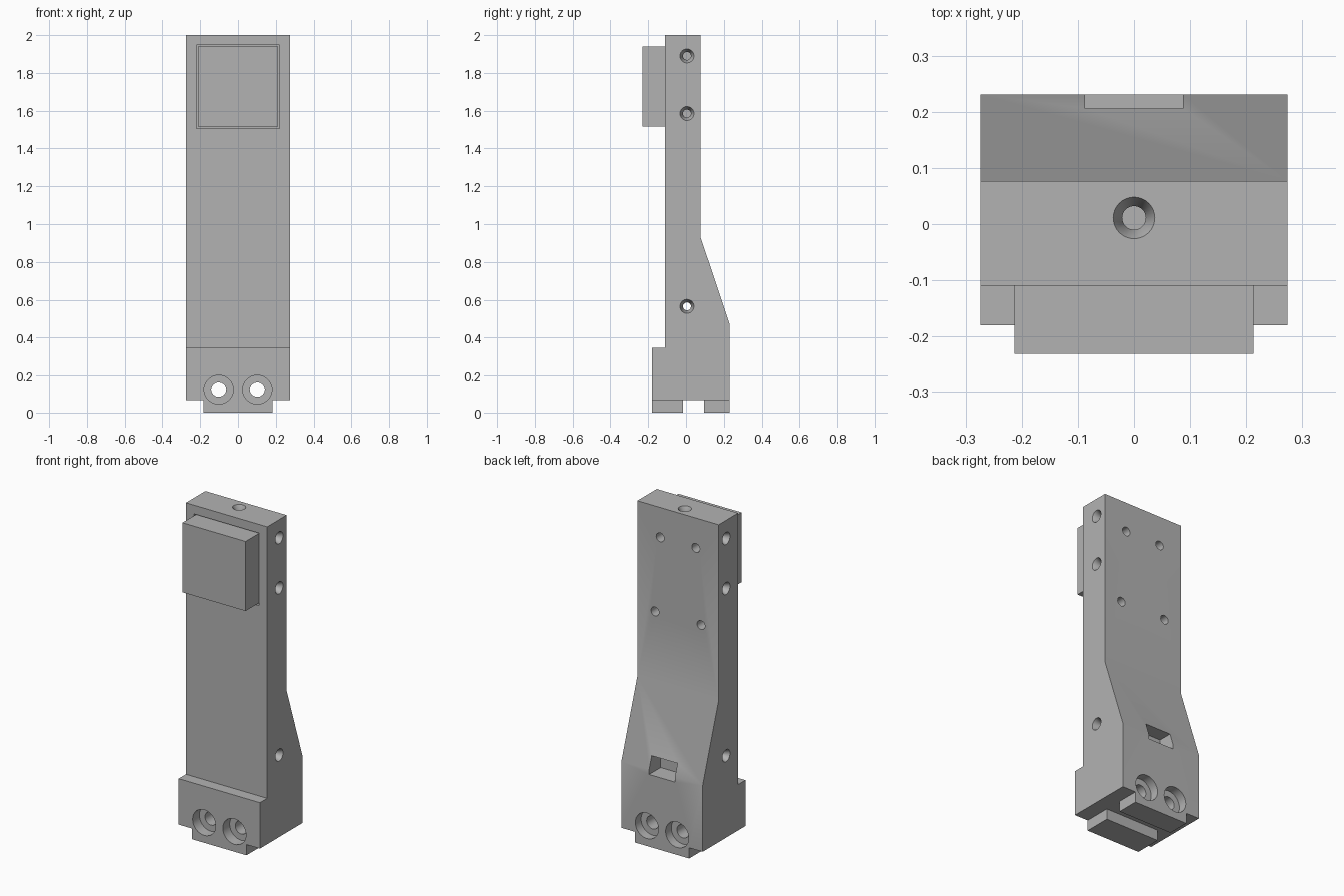
import bpy, bmesh, math
from mathutils import Matrix, Vector

if "Cube" in bpy.data.objects:
    bpy.data.objects.remove(bpy.data.objects["Cube"], do_unlink=True)

grey = bpy.data.materials.new("light grey")
grey.use_nodes = True
COLOUR = (0.45, 0.45, 0.45, 1)
grey.diffuse_color = COLOUR
grey.node_tree.nodes["Principled BSDF"].inputs["Base Color"].default_value = COLOUR


def make(name, bm):
    bmesh.ops.recalc_face_normals(bm, faces=bm.faces)
    mesh = bpy.data.meshes.new(name)
    bm.to_mesh(mesh)
    bm.free()
    mesh.materials.append(grey)
    obj = bpy.data.objects.new(name, mesh)
    bpy.context.collection.objects.link(obj)
    return obj


def box(name, x0, x1, y0, y1, z0, z1):
    bm = bmesh.new()
    bmesh.ops.create_cube(bm, size=1)
    for v in bm.verts:
        v.co = Vector(((x0 + x1) / 2 + v.co.x * (x1 - x0),
                       (y0 + y1) / 2 + v.co.y * (y1 - y0),
                       (z0 + z1) / 2 + v.co.z * (z1 - z0)))
    return make(name, bm)


def hole(name, origin, direction, steps, sides=32):
    """Turned cutter: steps are (depth, radius) pairs going in along direction."""
    turn = Vector(direction).to_track_quat('Z', 'Y').to_matrix().to_4x4()
    place = Matrix.Translation(origin) @ turn
    bm = bmesh.new()
    rings = []
    for depth, r in steps:
        rings.append([bm.verts.new(place @ Vector((r * math.cos(a), r * math.sin(a), depth)))
                      for a in (math.tau * i / sides for i in range(sides))])
    for low, high in zip(rings, rings[1:]):
        for i in range(sides):
            j = (i + 1) % sides
            bm.faces.new((low[i], low[j], high[j], high[i]))
    bm.faces.new(rings[0])
    bm.faces.new(rings[-1])
    return make(name, bm)


def cut(target, cutter):
    cutter.hide_render = True
    mod = target.modifiers.new("cut", 'BOOLEAN')
    mod.operation = 'DIFFERENCE'
    mod.solver = 'EXACT'
    mod.object = cutter
    bpy.context.view_layer.objects.active = target
    bpy.ops.object.modifier_apply(modifier=mod.name)
    bpy.data.objects.remove(cutter, do_unlink=True)


# Body: side profile extruded across the width
W = 0.274
FRONT, BACK, FOOT, REAR = -0.11, 0.077, -0.18, 0.231
profile = [(FOOT, 0), (REAR, 0), (REAR, 0.47), (BACK, 0.93), (BACK, 2),
           (FRONT, 2), (FRONT, 0.345), (FOOT, 0.345)]
bm = bmesh.new()
face = bm.faces.new([bm.verts.new((-W, y, z)) for y, z in profile])
swept = bmesh.ops.extrude_face_region(bm, geom=[face])
bmesh.ops.translate(bm, vec=(2 * W, 0, 0),
                    verts=[v for v in swept["geom"] if isinstance(v, bmesh.types.BMVert)])
body = make("body", bm)

# Base tabs: side rebates and a cross slot leave two feet
TAB = 0.065
cut(body, box("slot", -1, 1, -0.015, 0.095, -1, TAB))
for s in (-1, 1):
    cut(body, box("rebate", *sorted((s * 0.183, s)), -1, 1, -1, TAB))

# Pocket for the front block, and the window in the rear slope
cut(body, box("pocket", -0.22, 0.22, -1, FRONT + 0.02, 1.505, 1.947))
cut(body, box("window", -0.087, 0.087, 0.12, 1, 0.44, 0.545))

# Bolt holes with counterbores on both faces
depth = REAR - FOOT
for x in (-0.102, 0.102):
    cut(body, hole("bolt_hole", (x, FOOT, 0.123), (0, 1, 0),
                   [(-0.02, 0.078), (0.065, 0.078), (0.065, 0.04), (depth - 0.055, 0.04),
                    (depth - 0.055, 0.078), (depth + 0.02, 0.078)]))

# Countersunk holes: blind pairs in the upper sides, one in the top
sink = [(-0.02, 0.037), (0, 0.037), (0.035, 0.021), (0.12, 0.021)]
for z in (1.89, 1.585):
    for s in (-1, 1):
        cut(body, hole("side_hole", (s * W, 0.005, z), (-s, 0, 0), sink))
cut(body, hole("top_hole", (0, 0.011, 2), (0, 0, -1), sink))

# Lower cross hole goes right through
cut(body, hole("cross_hole", (-W, 0.005, 0.565), (1, 0, 0),
               sink[:3] + [(2 * W - d, r) for d, r in reversed(sink[:3])]))

# Four blind holes in the back
for x, z in ((0.12, 1.818), (0.155, 1.357)):
    for s in (-1, 1):
        cut(body, hole("back_hole", (s * x, BACK, z), (0, -1, 0),
                       [(-0.02, 0.027), (0.09, 0.027)], 24))

# Raised front block seated in its pocket
block = box("front_block", -0.213, 0.213, -0.231, FRONT + 0.02, 1.517, 1.941)

# Smooth the bores, keep machined edges sharp
bpy.ops.object.select_all(action='DESELECT')
body.select_set(True)
bpy.context.view_layer.objects.active = body
bpy.ops.object.shade_smooth_by_angle(angle=math.radians(25))
